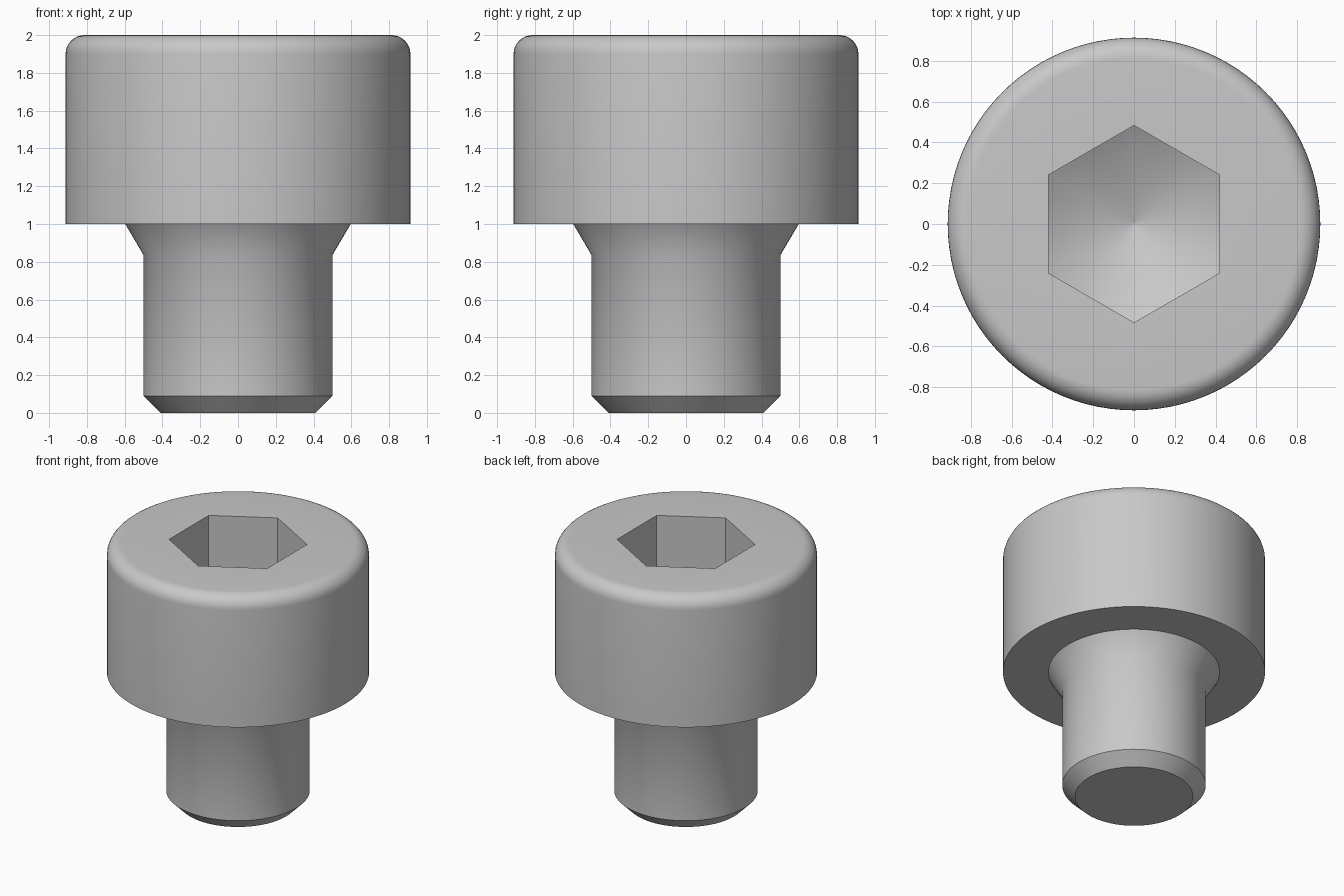
import bpy, bmesh
from math import sin, cos, tan, pi, radians

cube = bpy.data.objects.get("Cube")
if cube:
    bpy.data.objects.remove(cube)

SEGMENTS = 96
HEAD_R, HEAD_TOP, FILLET = 0.913, 2.0, 0.1
SOCKET_APOTHEM, SOCKET_FLOOR = 0.418, 1.5
SLOPE = tan(radians(30))

# Plain steel colour
steel = bpy.data.materials.new("steel grey")
steel.use_nodes = True
colour = (0.58, 0.58, 0.58, 1)
steel.diffuse_color = colour
steel.node_tree.nodes["Principled BSDF"].inputs["Base Color"].default_value = colour


def hex_radius(a):
    """Distance from the axis to the hexagon wall, corners on the y axis."""
    return SOCKET_APOTHEM / cos((a - pi / 6 + 1e-9) % (pi / 3) - pi / 6)


def cone_z(r):
    """Height of the drilled cone at the bottom of the socket."""
    return SOCKET_FLOOR - (SOCKET_APOTHEM / cos(pi / 6) - r) * SLOPE


bm = bmesh.new()


def add_ring(radius, height):
    ring = []
    for i in range(SEGMENTS):
        a = 2 * pi * i / SEGMENTS
        r = radius(a)
        ring.append(bm.verts.new((r * cos(a), r * sin(a), height(r))))
    return ring


def round_ring(r, z):
    return add_ring(lambda a: r, lambda _: z)


# Shank with bottom chamfer, flared neck, head with rounded rim
profile = [(0.41, 0), (0.5, 0.09), (0.5, 0.835), (0.597, 1.0), (HEAD_R, 1.0)]
for k in range(9):
    t = k / 8 * pi / 2
    profile.append((HEAD_R - FILLET + FILLET * cos(t),
                    HEAD_TOP - FILLET + FILLET * sin(t)))
rings = [round_ring(r, z) for r, z in profile]

# Hexagonal socket: rim, wall foot on the cone, small ring near the tip
rings.append(add_ring(hex_radius, lambda r: HEAD_TOP))
rings.append(add_ring(hex_radius, cone_z))
rings.append(add_ring(lambda a: 0.01, cone_z))

for low, high in zip(rings, rings[1:]):
    for i in range(SEGMENTS):
        j = (i + 1) % SEGMENTS
        bm.faces.new((low[i], low[j], high[j], high[i]))

# Close the shank end and the cone tip
bm.faces.new(rings[0][::-1])
bm.faces.new(rings[-1])

mesh = bpy.data.meshes.new("socket_head_screw")
bm.to_mesh(mesh)
bm.free()
mesh.materials.append(steel)
screw = bpy.data.objects.new("socket_head_screw", mesh)
bpy.context.collection.objects.link(screw)

# Smooth round surfaces, crisp chamfer and socket edges
bpy.ops.object.select_all(action='DESELECT')
screw.select_set(True)
bpy.context.view_layer.objects.active = screw
bpy.ops.object.shade_smooth_by_angle(angle=radians(35))
